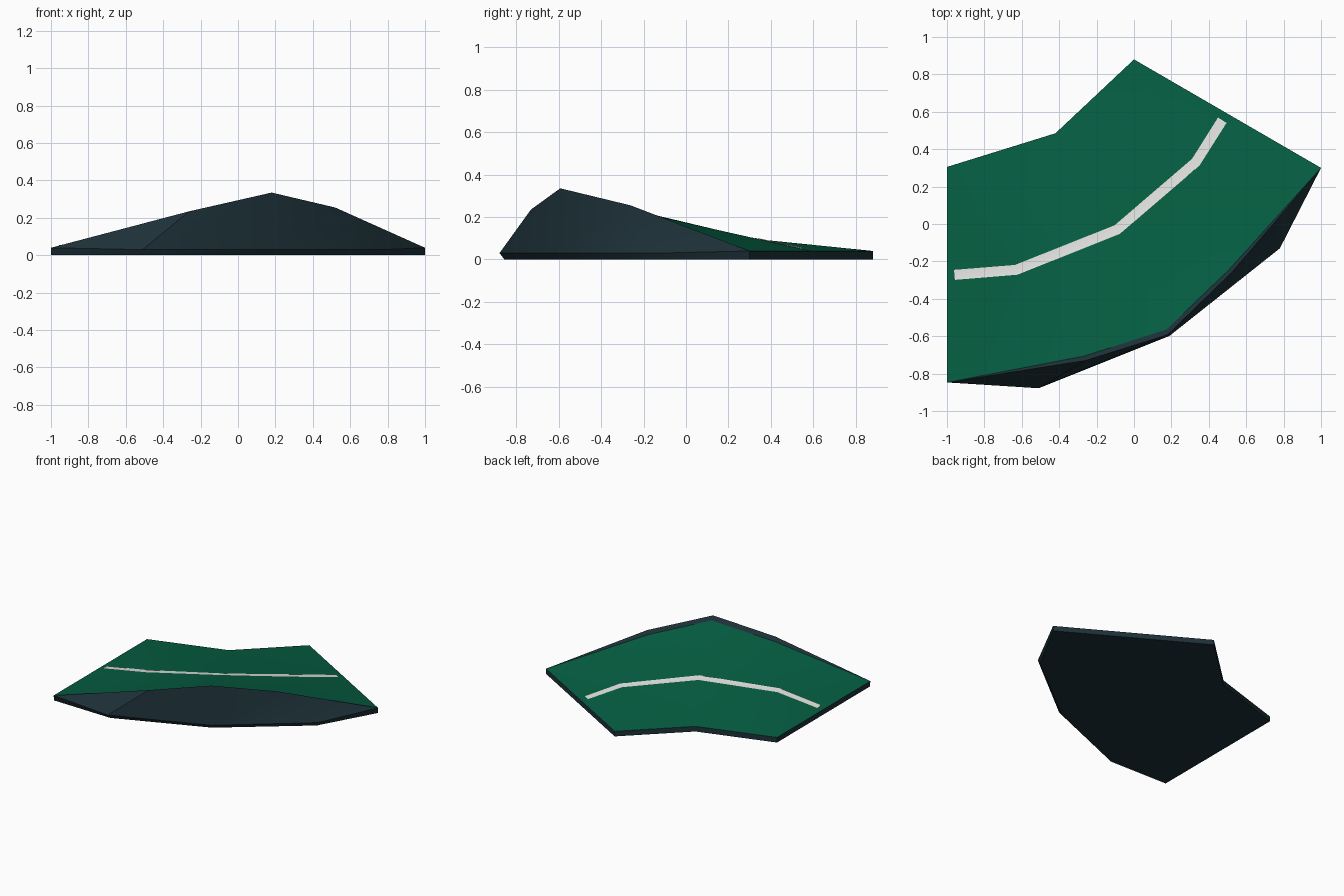
import bpy, math
from mathutils import Vector
from mathutils.bvhtree import BVHTree

if "Cube" in bpy.data.objects:
    bpy.data.objects.remove(bpy.data.objects["Cube"])


def material(name, rgb):
    m = bpy.data.materials.new(name)
    m.diffuse_color = (*rgb, 1)
    m.use_nodes = True
    m.node_tree.nodes["Principled BSDF"].inputs["Base Color"].default_value = m.diffuse_color
    return m


GREEN = material("road green", (0.0015, 0.112, 0.054))
SLATE = material("dark slate", (0.012, 0.030, 0.039))
WHITE = material("line white", (0.76, 0.76, 0.74))


def build(name, chains, faces, mat):
    """Mesh from named point chains; faces are lists of (chain, index)."""
    verts, lookup = [], {}
    for key, pts in chains.items():
        for i, p in enumerate(pts):
            lookup[key, i] = len(verts)
            verts.append(p)
    me = bpy.data.meshes.new(name)
    me.from_pydata(verts, [], [[lookup[v] for v in f] for f in faces])
    me.materials.append(mat)
    me.validate()
    ob = bpy.data.objects.new(name, me)
    bpy.context.collection.objects.link(ob)
    bpy.context.view_layer.objects.active = ob
    ob.select_set(True)
    bpy.ops.object.shade_smooth_by_angle(angle=math.radians(35))
    ob.select_set(False)
    return ob


def strip(a, b, n):
    return [[(a, i), (a, i + 1), (b, i + 1), (b, i)] for i in range(n - 1)]


# Guide lines running along the curve, from the left end to the right end
rim = [(-1, -.847, .04), (-.26, -.73, .235), (.18, -.592, .335), (.52, -.262, .255), (1, .30, .04)]
edge = [(-1, -.847, .04), (-.265, -.706, .209), (.175, -.563, .308), (.505, -.247, .228), (1, .30, .04)]
centre = [(-1, -.275, .04), (-.63, -.245, .094), (-.09, -.03, .13), (.33, .33, .096), (.5, .59, .04)]
inner = [(-1, .305, .04), (-.42, .485, .04), (0, .88, .04)]
skirt = [(-1, -.847, .04), (-.51, -.878, .03), (.19, -.598, .03), (.78, -.13, .03), (1, .30, .04)]
foot = [(-1, -.843, 0), (-.505, -.855, 0), (.18, -.575, 0), (.765, -.12, 0), (1, .30, 0)]
inner_foot = [(x, y, 0) for x, y, z in inner]

# Banked driving surface, steeper outside the centre line
road_faces = strip("edge", "centre", 5) + [
    [("centre", 0), ("centre", 1), ("inner", 0)],
    [("centre", 1), ("centre", 2), ("inner", 0)],
    [("centre", 2), ("inner", 1), ("inner", 0)],
    [("centre", 2), ("inner", 2), ("inner", 1)],
    [("centre", 2), ("centre", 3), ("inner", 2)],
    [("centre", 3), ("centre", 4), ("inner", 2)],
]
road = build("road_surface", {"edge": edge, "centre": centre, "inner": inner}, road_faces, GREEN)

# Base: thin rim and outer bank wall
base_faces = [
    [("rim", 0), ("rim", 1), ("edge", 1)],
    [("rim", 1), ("rim", 2), ("edge", 2), ("edge", 1)],
    [("rim", 2), ("rim", 3), ("edge", 3), ("edge", 2)],
    [("rim", 3), ("rim", 4), ("edge", 3)],
    [("skirt", 1), ("rim", 1), ("rim", 0)],
    [("skirt", 1), ("skirt", 2), ("rim", 2), ("rim", 1)],
    [("skirt", 2), ("skirt", 3), ("rim", 3), ("rim", 2)],
    [("skirt", 3), ("rim", 4), ("rim", 3)],
]
# Undercut plinth (own top edge, so its shading stays separate), inner wall, ends, underside
base_faces += strip("foot", "plinth_top", 5)
base_faces += [f[::-1] for f in strip("inner_foot", "inner", 3)]
base_faces += [
    [("foot", 0), ("plinth_top", 0), ("inner", 0), ("inner_foot", 0)],
    [("foot", 4), ("inner_foot", 2), ("inner", 2), ("plinth_top", 4)],
    [("inner_foot", i) for i in range(3)] + [("foot", i) for i in (4, 3, 2, 1, 0)],
]
build("banked_base", {"rim": rim, "edge": edge, "skirt": skirt, "plinth_top": skirt, "foot": foot,
                      "inner": inner, "inner_foot": inner_foot}, base_faces, SLATE)

# Painted centre line, draped on the road
tree = BVHTree.FromPolygons([v.co for v in road.data.vertices],
                            [p.vertices for p in road.data.polygons])
path = [Vector(p).to_2d() for p in centre]
path[0], path[-1] = Vector((-.96, -.272)), Vector((.472, .555))
rows = {"left": [], "mid": [], "right": []}
for i, p in enumerate(path):
    t = (path[min(i + 1, 4)] - path[max(i - 1, 0)]).normalized()
    side = Vector((-t.y, t.x)) * .027
    for key, k in (("left", 1), ("mid", 0), ("right", -1)):
        q = p + side * k
        hit = tree.ray_cast(Vector((q.x, q.y, 2)), Vector((0, 0, -1)))[0]
        rows[key].append((q.x, q.y, (hit.z if hit else .04) + .004))
build("centre_line", rows, strip("right", "mid", 5) + strip("mid", "left", 5), WHITE)
